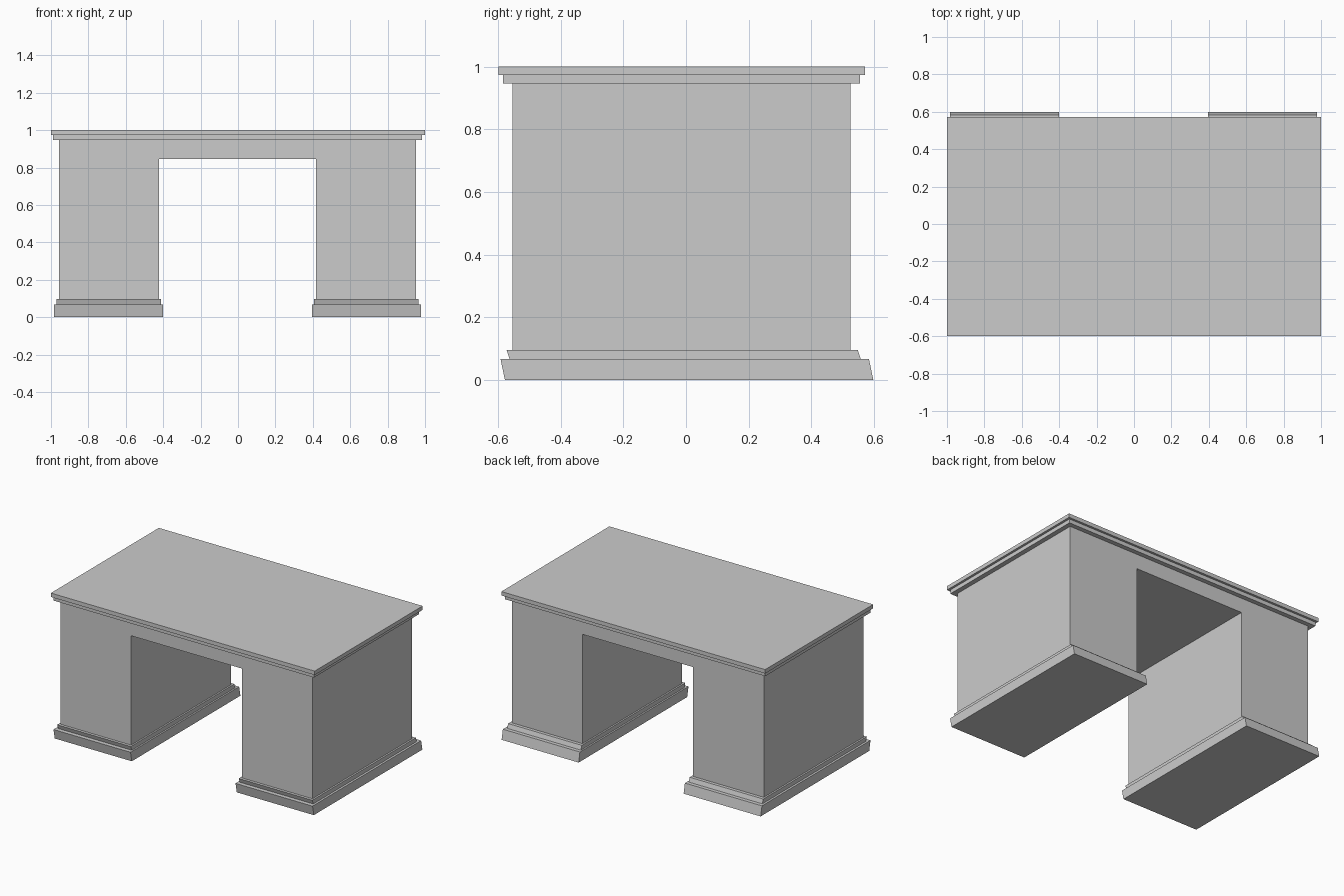
import bpy, bmesh

if "Cube" in bpy.data.objects:
    bpy.data.objects.remove(bpy.data.objects["Cube"])

CX = -0.0025  # body centre, a hair left of the top's centre


def add_object(name, bm):
    bmesh.ops.recalc_face_normals(bm, faces=bm.faces)
    mesh = bpy.data.meshes.new(name)
    bm.to_mesh(mesh)
    bm.free()
    obj = bpy.data.objects.new(name, mesh)
    bpy.context.collection.objects.link(obj)
    return obj


def slab(name, x, y, z, lean=0.0):
    """Box from x/y/z ranges; its upper face is shifted along y by lean."""
    bm = bmesh.new()
    bmesh.ops.create_cube(bm, size=1)
    for v in bm.verts:
        top = v.co.z > 0
        v.co = (x[v.co.x > 0], y[v.co.y > 0] + lean * top, z[top])
    return add_object(name, bm)


def extrude_y(name, profile, y0, y1):
    """Extrude an x-z outline from y0 to y1."""
    bm = bmesh.new()
    face = bm.faces.new([bm.verts.new((x, y0, z)) for x, z in profile])
    ext = bmesh.ops.extrude_face_region(bm, geom=[face])["geom"]
    for v in ext:
        if isinstance(v, bmesh.types.BMVert):
            v.co.y = y1
    return add_object(name, bm)


# Desk top and the moulding beneath it
slab("desk_top", (-1.0, 1.0), (-0.598, 0.571), (0.973, 1.0))
slab("top_moulding", (CX - 0.987, CX + 0.987), (-0.584, 0.556), (0.946, 0.973))

# Body: two pedestals joined above the knee space
half = [(0.955, 0.946), (0.955, 0.096), (0.42, 0.096), (0.42, 0.845)]
outline = [(CX + x, z) for x, z in half] + [(CX - x, z) for x, z in reversed(half)]
extrude_y("desk_body", outline, -0.554, 0.525)

# Stepped plinths under each pedestal, leaning slightly forward
for side, s in (("left", -1), ("right", 1)):
    outer = sorted((CX + s * 0.398, CX + s * 0.982))
    inner = sorted((CX + s * 0.409, CX + s * 0.967))
    slab(side + "_plinth", outer, (-0.578, 0.598), (0.0, 0.067), -0.014)
    slab(side + "_plinth_moulding", inner, (-0.563, 0.558), (0.067, 0.096), -0.010)
